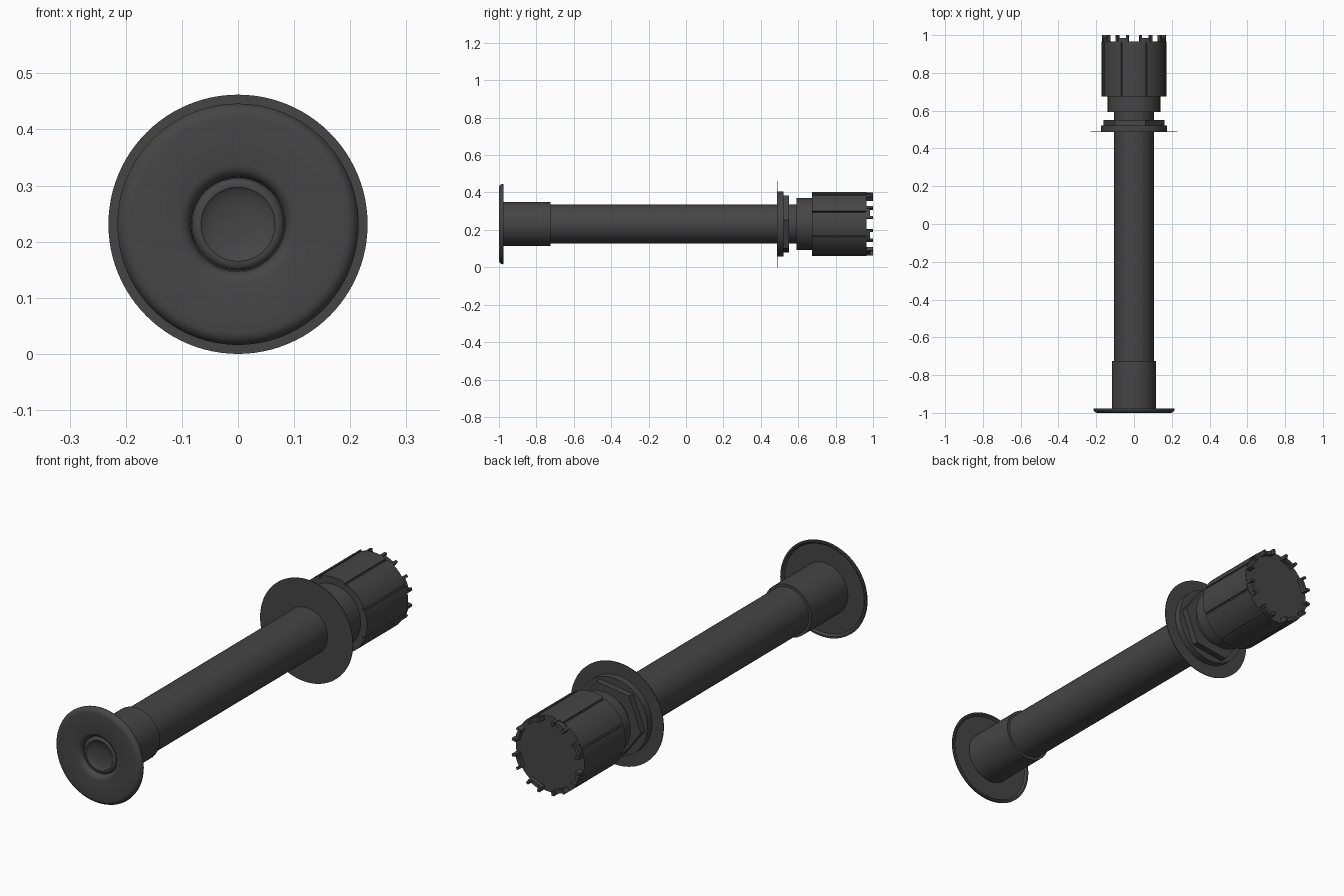
import bpy, bmesh, math

cube = bpy.data.objects.get("Cube")
if cube:
    bpy.data.objects.remove(cube, do_unlink=True)

AXIS_Z = 0.231
mat = bpy.data.materials.new("charcoal_plastic")
mat.use_nodes = True
COLOUR = (0.06, 0.06, 0.06, 1)
mat.diffuse_color = COLOUR
mat.node_tree.nodes["Principled BSDF"].inputs["Base Color"].default_value = COLOUR


def point(r, angle, y):
    return (r * math.cos(angle), y, AXIS_Z + r * math.sin(angle))


def finish(name, bm, smooth=True):
    bmesh.ops.remove_doubles(bm, verts=bm.verts, dist=1e-5)
    bmesh.ops.recalc_face_normals(bm, faces=bm.faces)
    mesh = bpy.data.meshes.new(name)
    bm.to_mesh(mesh)
    bm.free()
    mesh.materials.append(mat)
    obj = bpy.data.objects.new(name, mesh)
    bpy.context.collection.objects.link(obj)
    if smooth:
        bpy.ops.object.select_all(action='DESELECT')
        obj.select_set(True)
        bpy.context.view_layer.objects.active = obj
        bpy.ops.object.shade_smooth_by_angle(angle=math.radians(32))
    return obj


def lathe(name, profile, sides=96, turn=0.0, smooth=True):
    """Spin (radius, y) points about the long axis."""
    bm = bmesh.new()
    angles = [turn + math.tau * i / sides for i in range(sides)]
    rings = []
    for r, y in profile:
        if r == 0:
            rings.append([bm.verts.new(point(0, 0, y))] * sides)
        else:
            rings.append([bm.verts.new(point(r, a, y)) for a in angles])
    for a, b in zip(rings, rings[1:]):
        for i in range(sides):
            j = (i + 1) % sides
            corners = list(dict.fromkeys((a[i], a[j], b[j], b[i])))
            bm.faces.new(corners)
    return finish(name, bm, smooth)


def cylinder(name, r, y0, y1, **kw):
    return lathe(name, [(0, y0), (r, y0), (r, y1), (0, y1)], **kw)


def arc_block(bm, r0, r1, a0, a1, y0, y1, steps=6):
    """Curved block covering an angular span in degrees."""
    rows = []
    for i in range(steps + 1):
        a = math.radians(a0 + (a1 - a0) * i / steps)
        rows.append([bm.verts.new(point(r, a, y))
                     for r, y in ((r0, y0), (r1, y0), (r1, y1), (r0, y1))])
    for a, b in zip(rows, rows[1:]):
        for k in range(4):
            m = (k + 1) % 4
            bm.faces.new((a[k], a[m], b[m], b[k]))
    bm.faces.new(rows[0])
    bm.faces.new(rows[-1][::-1])


# Front flange: thin dish with rolled rim and a lip curling into the centre
lathe("front_flange", [
    (0.112, -0.984), (0.198, -0.984), (0.206, -0.976), (0.214, -0.976),
    (0.215, -0.982), (0.212, -0.989), (0.207, -0.995), (0.200, -0.999),
    (0.192, -1.0), (0.105, -1.0), (0.097, -0.998), (0.090, -0.993),
    (0.085, -0.985), (0.083, -0.972), (0.083, -0.95)])

# Centre plug with a bevelled rim and shallow dished face
lathe("centre_plug", [
    (0.082, -0.95), (0.082, -0.977), (0.078, -0.983), (0.072, -0.986),
    (0.066, -0.986), (0.061, -0.982), (0.045, -0.977), (0.025, -0.974),
    (0, -0.973)])

# Pipe and its sleeve
lathe("front_sleeve", [(0.105, -0.985), (0.117, -0.985), (0.117, -0.724),
                       (0.105, -0.724)])
lathe("main_pipe", [(0.105, -0.96), (0.105, 0.62)])

# Washer, nut collar and slightly turned hexagonal nut
cylinder("thin_washer", 0.231, 0.487, 0.490)
cylinder("nut_collar", 0.174, 0.490, 0.522)
cylinder("hex_nut", 0.164, 0.522, 0.551, sides=6,
         turn=math.radians(8), smooth=False)

# Step between pipe and rear cap
cylinder("rear_collar", 0.139, 0.592, 0.68)

# Rear cap body with eight narrow lengthwise grooves
bm = bmesh.new()
loop = []
for k in range(8):
    centre = 45 * k + 22.5
    for offset in (-1.5, 1.5):
        loop.append((0.161, centre + offset))
    for i in range(13):
        loop.append((0.171, centre + 1.6 + 41.8 * i / 12))
verts = [bm.verts.new(point(r, math.radians(a), 0.674)) for r, a in loop]
base = bm.faces.new(verts)
grown = bmesh.ops.extrude_face_region(bm, geom=[base])["geom"]
for v in grown:
    if isinstance(v, bmesh.types.BMVert):
        v.co.y = 0.966
finish("rear_cap", bm)

# Crown of eight tabs around the cap end, each with two taller prongs
bm = bmesh.new()
for k in range(8):
    start = 45 * k + 10.5
    arc_block(bm, 0.150, 0.166, start, start + 24, 0.96, 0.985)
    for a in (start, start + 20):
        arc_block(bm, 0.150, 0.171, a, a + 4, 0.96, 1.0, steps=2)
finish("cap_crown_tabs", bm, smooth=False)
